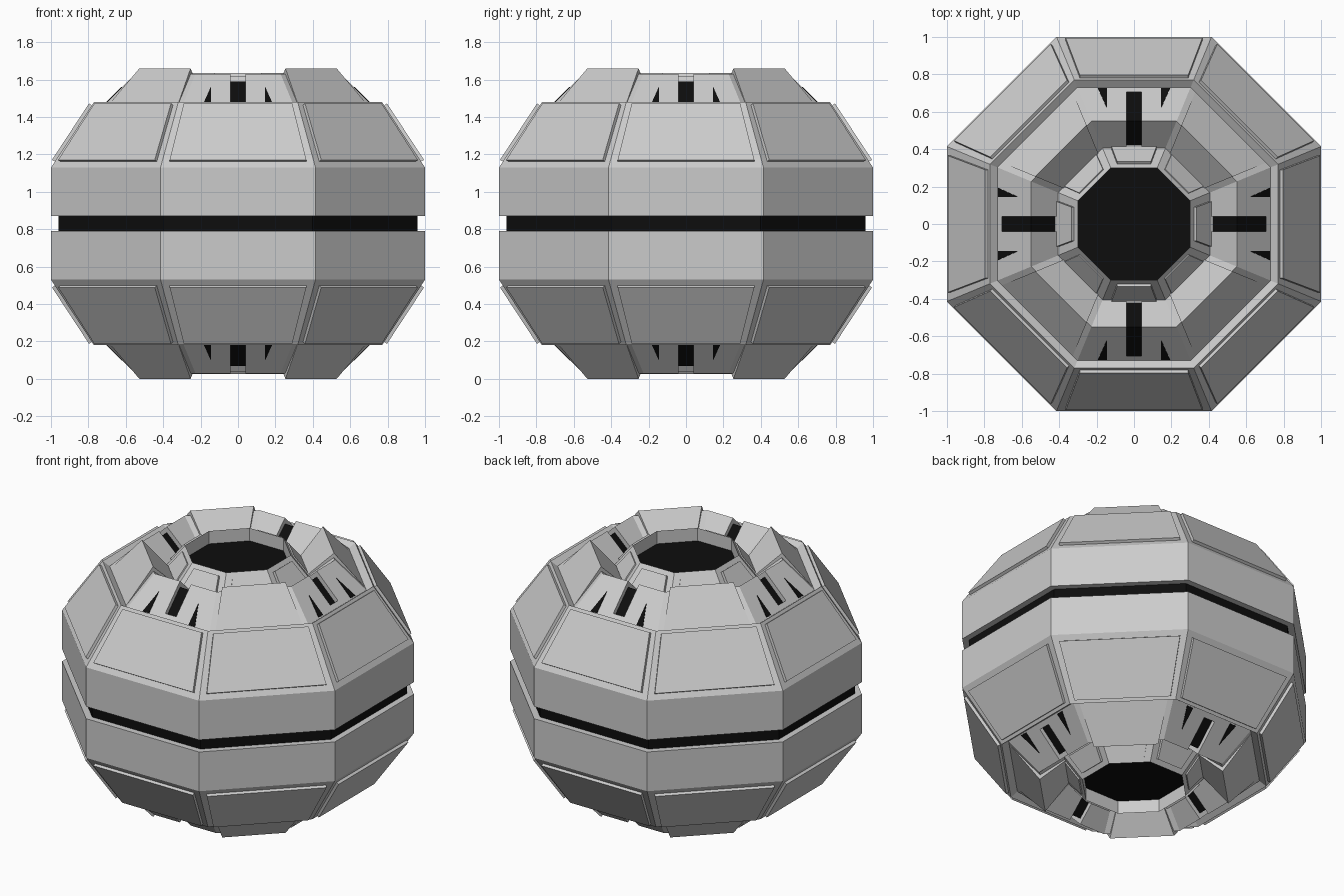
import bpy, bmesh, math
from mathutils import Vector, Matrix

if "Cube" in bpy.data.objects:
    bpy.data.objects.remove(bpy.data.objects["Cube"])

MID = 0.83                      # height of the mirror plane
T = math.tan(math.pi / 8)       # half width of an octagon side per unit apothem
CARDINAL = [0, 2, 4, 6]
DIAGONAL = [1, 3, 5, 7]
ALL = range(8)

black = bpy.data.materials.new("black")
black.diffuse_color = (0.004, 0.004, 0.004, 1)
black.use_nodes = True
black.node_tree.nodes["Principled BSDF"].inputs["Base Color"].default_value = black.diffuse_color


def finish(name, bm, mat=None, mirror=True):
    """Mirror the upper half downwards and make the object."""
    if mirror:
        geom = bmesh.ops.duplicate(bm, geom=bm.verts[:] + bm.edges[:] + bm.faces[:])["geom"]
        for v in geom:
            if isinstance(v, bmesh.types.BMVert):
                v.co.z = 2 * MID - v.co.z
    bmesh.ops.recalc_face_normals(bm, faces=bm.faces[:])
    me = bpy.data.meshes.new(name)
    bm.to_mesh(me)
    bm.free()
    if mat:
        me.materials.append(mat)
    bpy.context.collection.objects.link(bpy.data.objects.new(name, me))


def ring(name, profile, mat=None, mirror=True):
    """Octagonal lathe of a closed (apothem, z) profile."""
    bm = bmesh.new()
    loops = []
    for k in ALL:
        a = (k + 0.5) * math.pi / 4
        loops.append([bm.verts.new((r / math.cos(math.pi / 8) * math.cos(a),
                                    r / math.cos(math.pi / 8) * math.sin(a), z))
                      for r, z in profile])
    n = len(profile)
    for k in ALL:
        A, B = loops[k], loops[(k + 1) % 8]
        for i in range(n):
            j = (i + 1) % n
            bm.faces.new((A[i], B[i], B[j], A[j]))
    finish(name, bm, mat, mirror)


def prism(bm, A, B):
    """Solid between two matching outlines."""
    a, b = [bm.verts.new(p) for p in A], [bm.verts.new(p) for p in B]
    bm.faces.new(a)
    bm.faces.new(b[::-1])
    for i in range(len(a)):
        j = (i + 1) % len(a)
        bm.faces.new((a[j], a[i], b[i], b[j]))


def place(sector, pts):
    m = Matrix.Rotation(sector * math.pi / 4, 3, 'Z')
    return [m @ Vector(p) for p in pts]


def wedges(name, sectors, profile, spans, mat=None):
    """Profile swept sideways in each sector between lateral limits lo(r), hi(r)."""
    bm = bmesh.new()
    for s in sectors:
        for lo, hi in spans:
            prism(bm, place(s, [(lo(r), -r, z) for r, z in profile]),
                  place(s, [(hi(r), -r, z) for r, z in profile]))
    finish(name, bm, mat)


def plates(name, sectors, outlines, p0, p1, thick, mat=None):
    """Thin plates on the slope p0-p1; outlines are (sideways, fraction up)."""
    bm = bmesh.new()
    (r0, z0), (r1, z1) = p0, p1
    nrm = Vector((z1 - z0, r0 - r1)).normalized()
    for s in sectors:
        for o in outlines:
            lay = [[(u, -(r0 + (r1 - r0) * t + nrm.x * d), z0 + (z1 - z0) * t + nrm.y * d)
                    for u, t in o] for d in (-0.006, thick)]
            prism(bm, place(s, lay[0]), place(s, lay[1]))
    finish(name, bm, mat)


# Main body halves and the dark belt between them
ring("body_shell", [(0.90, 0.87), (1, 0.87), (1, 1.13), (0.77, 1.48),
                    (0.73, 1.45), (0.70, 1.40), (0.90, 1.10)])
ring("equator_belt", [(0.96, 0.78), (0.96, 0.88), (0.80, 0.88), (0.80, 0.78)], black, False)

# Raised trapezoid armour panels
plates("armour_panels", ALL,
       [[(-0.365, 0.09), (0.365, 0.09), (0.29, 0.95), (-0.29, 0.95)]],
       (1, 1.13), (0.77, 1.48), 0.018)

# Crown: slotted cardinal sectors, solid diagonal sectors with raised blocks
crown = [(0.73, 1.45), (0.55, 1.63), (0.40, 1.49), (0.40, 1.38), (0.73, 1.38)]
wedges("slotted_crown", CARDINAL, crown,
       [(lambda r: 0.04, lambda r: r * T), (lambda r: -r * T, lambda r: -0.04)])
wedges("solid_crown", DIAGONAL, crown, [(lambda r: -r * T, lambda r: r * T)])
wedges("crown_blocks", DIAGONAL,
       [(0.73, 1.45), (0.552, 1.66), (0.40, 1.50), (0.40, 1.46), (0.55, 1.42)],
       [(lambda r: 0.035 - r * T, lambda r: r * T - 0.035)])

# Dark slot floors and triangular vents
wedges("slot_floor", CARDINAL,
       [(0.71, 1.43), (0.55, 1.59), (0.42, 1.47), (0.42, 1.36), (0.71, 1.36)],
       [(lambda r: -0.04, lambda r: 0.04)], black)
wedges("slot_end", CARDINAL,
       [(0.73, 1.45), (0.705, 1.475), (0.705, 1.38), (0.73, 1.38)],
       [(lambda r: -0.04, lambda r: 0.04)])
plates("vents", CARDINAL,
       [[(s * 0.145, 0.03), (s * 0.192, 0.03), (s * 0.145, 0.61)] for s in (-1, 1)],
       (0.73, 1.45), (0.55, 1.63), 0.003, black)

# Collar around the port, its small pads and the dark port floor
ring("port_collar", [(0.41, 1.49), (0.30, 1.635), (0.30, 1.50), (0.41, 1.40)])
pad = [[(-0.12, 0.1), (0.12, 0.1), (0.09, 0.82), (-0.09, 0.82)]]
plates("collar_pads", CARDINAL, pad, (0.41, 1.49), (0.30, 1.635), 0.018)
plates("collar_small_pads", DIAGONAL, pad, (0.41, 1.49), (0.30, 1.635), 0.008)
wedges("port_floor", ALL, [(0.0001, 1.55), (0.30, 1.55), (0.30, 1.50), (0.0001, 1.50)],
       [(lambda r: -r * T, lambda r: r * T)], black)
